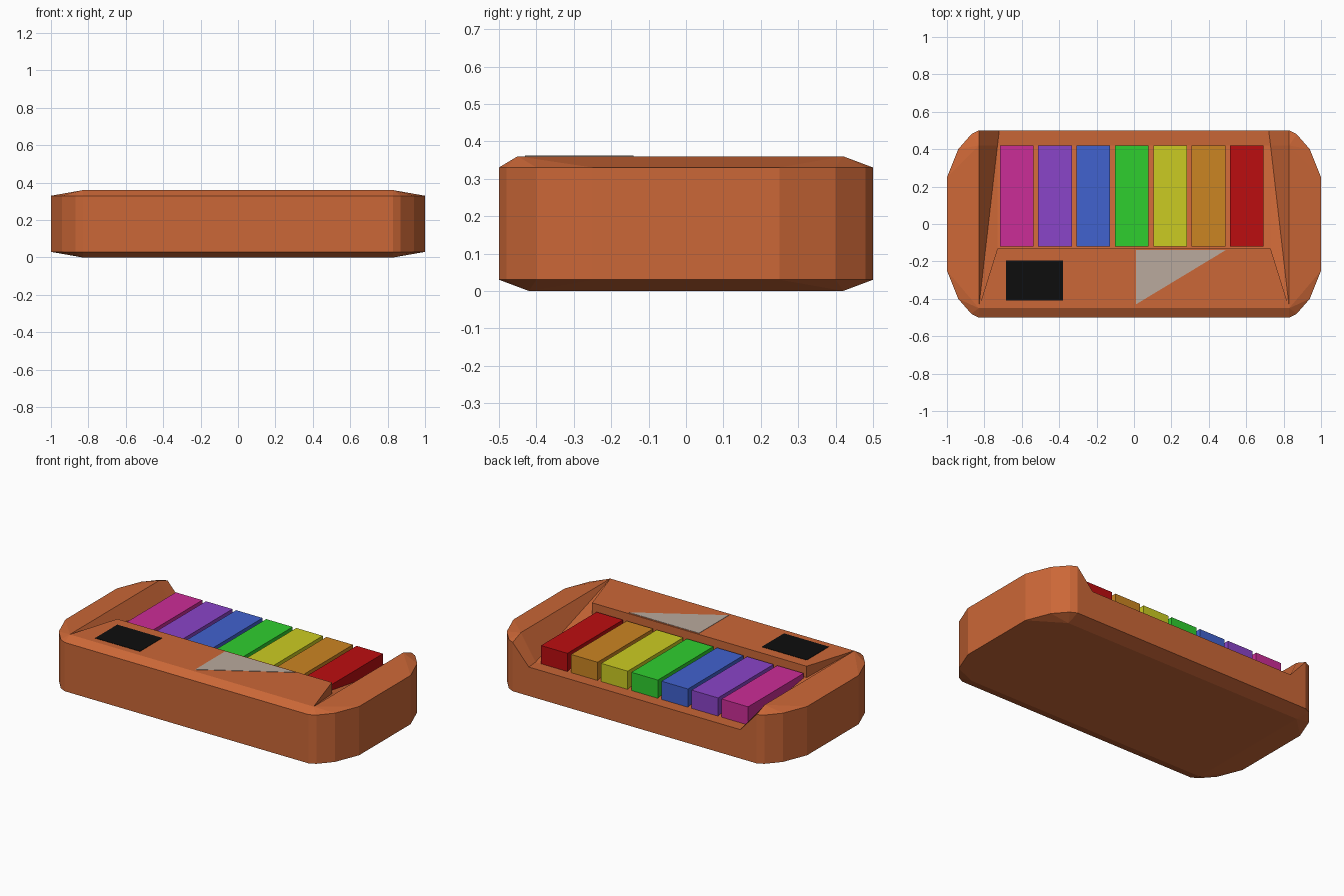
import bpy, bmesh

old = bpy.data.objects.get("Cube")
if old:
    bpy.data.objects.remove(old, do_unlink=True)


def material(name, rgb):
    m = bpy.data.materials.new(name)
    m.use_nodes = True
    colour = (*rgb, 1)
    m.diffuse_color = colour
    m.node_tree.nodes["Principled BSDF"].inputs["Base Color"].default_value = colour
    return m


def build(name, faces, mat):
    """Make a flat-shaded object from faces given as lists of points."""
    bm = bmesh.new()
    for points in faces:
        bm.faces.new([bm.verts.new(p) for p in points])
    bmesh.ops.remove_doubles(bm, verts=bm.verts, dist=0.0005)
    bmesh.ops.recalc_face_normals(bm, faces=bm.faces)
    mesh = bpy.data.meshes.new(name)
    bm.to_mesh(mesh)
    bm.free()
    mesh.materials.append(mat)
    ob = bpy.data.objects.new(name, mesh)
    bpy.context.collection.objects.link(ob)
    return ob


def prism(name, outline, z0, z1, mat):
    low = [(x, y, z0) for x, y in outline]
    high = [(x, y, z1) for x, y in outline]
    n = len(outline)
    sides = [[low[i], low[(i + 1) % n], high[(i + 1) % n], high[i]] for i in range(n)]
    return build(name, [low[::-1], high] + sides, mat)


def rect(x0, x1, y0, y1):
    return [(x0, y0), (x1, y0), (x1, y1), (x0, y1)]


def mid(p):
    """The point on the mirror plane level with p."""
    return (0, p[1], p[2])


def strip(p, q):
    """A quad from the edge p-q to the mirror plane."""
    return [mid(p), p, q, mid(q)]


def end_bevel(ring, a, b):
    """Bevel faces joining an end outline to the edge a-b."""
    tris = [[ring[i], ring[i + 1], a if i < 3 else b] for i in (0, 1, 2, 4, 5, 6)]
    return tris + [[ring[3], ring[4], b, a]]


# Case: half of it, mirrored across x
quarter = [(0.83, 0.5), (0.87, 0.48), (0.94, 0.40), (1.0, 0.25)]
end = [(x, -y) for x, y in quarter] + quarter[::-1]
lower = [(x, y, 0.03) for x, y in end]
upper = [(x, y, 0.33) for x, y in end]

top_front, top_back = (0.83, -0.45, 0.36), (0.83, 0.42, 0.36)
base_front, base_back = (0.83, -0.42, 0), (0.83, 0.42, 0)
deck_corner, well_front = (0.73, -0.13, 0.36), (0.73, -0.13, 0.29)
well_back, ledge_back = (0.73, 0.42, 0.205), (0.72, 0.5, 0.208)

faces = [[lower[i], lower[i + 1], upper[i + 1], upper[i]] for i in range(7)]
faces += end_bevel(upper, top_front, top_back)
faces += end_bevel(lower, base_front, base_back)
faces += [strip(p, q) for p, q in (
    (lower[0], upper[0]), (upper[0], top_front), (top_front, deck_corner),
    (deck_corner, well_front), (well_front, well_back), (well_back, ledge_back),
    (lower[7], base_back), (base_back, base_front), (base_front, lower[0]))]
faces += [
    [top_front, well_front, deck_corner],
    [top_front, top_back, well_back],
    [top_front, well_back, well_front],
    [top_back, upper[7], ledge_back, well_back],
    [mid(lower[7]), lower[7], upper[7], ledge_back, mid(ledge_back)],
]
case = build("case", faces, material("terracotta", (0.60, 0.136, 0.038)))
mirror = case.modifiers.new("mirror", "MIRROR")
mirror.use_clip = True

# Keys
key_colours = [
    ("magenta", (0.60, 0.026, 0.31)),
    ("purple", (0.255, 0.058, 0.58)),
    ("blue", (0.053, 0.122, 0.62)),
    ("green", (0.028, 0.62, 0.028)),
    ("yellow", (0.60, 0.60, 0.016)),
    ("orange", (0.60, 0.235, 0.016)),
    ("red", (0.50, 0.004, 0.005)),
]
for i, (colour, rgb) in enumerate(key_colours):
    x = -0.627 + 0.205 * i
    prism(colour + "_key", rect(x - 0.09, x + 0.09, -0.12, 0.42),
          0.2, 0.317, material(colour, rgb))

# Panels on the front deck
prism("display", rect(-0.685, -0.38, -0.41, -0.195), 0.358, 0.362,
      material("black", (0.004, 0.004, 0.004)))
prism("corner_panel", [(0.01, -0.43), (0.49, -0.14), (0.01, -0.14)], 0.358, 0.362,
      material("warm grey", (0.49, 0.40, 0.34)))
